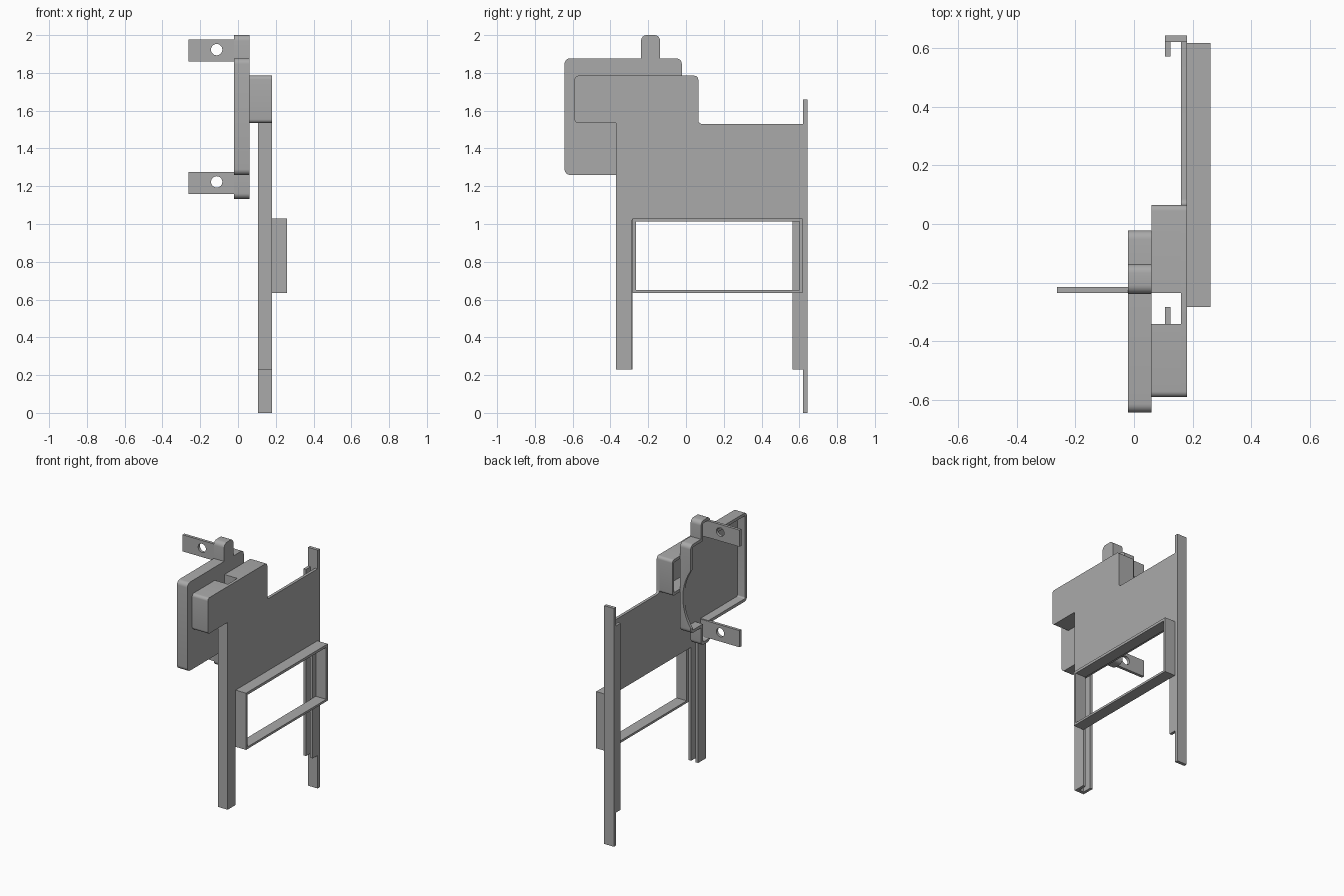
import bpy, bmesh, math
from mathutils import Vector, Matrix

if "Cube" in bpy.data.objects:
    bpy.data.objects.remove(bpy.data.objects["Cube"], do_unlink=True)

grey = bpy.data.materials.new("plain grey")
grey.use_nodes = True
grey.diffuse_color = (0.4, 0.4, 0.4, 1)
grey.node_tree.nodes["Principled BSDF"].inputs["Base Color"].default_value = (0.4, 0.4, 0.4, 1)


def finish(name, bm):
    bmesh.ops.recalc_face_normals(bm, faces=bm.faces[:])
    mesh = bpy.data.meshes.new(name)
    bm.to_mesh(mesh)
    bm.free()
    mesh.materials.append(grey)
    ob = bpy.data.objects.new(name, mesh)
    bpy.context.collection.objects.link(ob)
    return ob


def rounded(points, steps=6):
    """Round the right-angled corners of a (y, z, radius) outline."""
    out = []
    for i, (y, z, r) in enumerate(points):
        p = Vector((y, z))
        if r == 0:
            out.append(p)
            continue
        d1 = (Vector(points[i - 1][:2]) - p).normalized()
        d2 = (Vector(points[(i + 1) % len(points)][:2]) - p).normalized()
        centre = p + r * (d1 + d2)
        for k in range(steps + 1):
            t = math.pi / 2 * k / steps
            out.append(centre - r * (d2 * math.cos(t) + d1 * math.sin(t)))
    return out


def prism(name, points, x0, x1):
    """Extrude a side outline along x."""
    bm = bmesh.new()
    face = bm.faces.new([bm.verts.new((x0, p.x, p.y)) for p in rounded(points)])
    ext = bmesh.ops.extrude_face_region(bm, geom=[face])
    moved = [v for v in ext["geom"] if isinstance(v, bmesh.types.BMVert)]
    bmesh.ops.translate(bm, verts=moved, vec=(x1 - x0, 0, 0))
    return finish(name, bm)


def rect(y0, y1, z0, z1, r=0):
    return [(y0, z0, r), (y1, z0, r), (y1, z1, r), (y0, z1, r)]


def box(name, x0, x1, y0, y1, z0, z1):
    return prism(name, rect(y0, y1, z0, z1), x0, x1)


def cylinder_y(name, x, y, z, radius, depth, sides):
    bm = bmesh.new()
    place = Matrix.Translation((x, y, z)) @ Matrix.Rotation(math.pi / 2, 4, "X")
    bmesh.ops.create_cone(bm, cap_ends=True, segments=sides, radius1=radius,
                          radius2=radius, depth=depth, matrix=place)
    return finish(name, bm)


def cut(ob, cutter):
    mod = ob.modifiers.new("cut", "BOOLEAN")
    mod.operation = "DIFFERENCE"
    mod.solver = "EXACT"
    mod.object = cutter
    bpy.context.view_layer.objects.active = ob
    bpy.ops.object.modifier_apply(modifier=mod.name)
    bpy.data.objects.remove(cutter, do_unlink=True)


def smooth(ob):
    bpy.ops.object.select_all(action="DESELECT")
    ob.select_set(True)
    bpy.context.view_layer.objects.active = ob
    bpy.ops.object.shade_smooth_by_angle(angle=math.radians(30))


# Main side panel with its two leg strips
panel = prism("side_panel", [
    (-0.37, 0.23, 0), (-0.285, 0.23, 0), (-0.285, 1.02, 0), (0.565, 1.02, 0),
    (0.565, 0.23, 0), (0.62, 0.23, 0), (0.62, 1.53, 0), (0.065, 1.53, 0.02),
    (0.065, 1.785, 0.02), (-0.59, 1.785, 0.02), (-0.59, 1.535, 0.02),
    (-0.37, 1.535, 0)], 0.16, 0.18)
smooth(panel)

# Channel walls and flanges of the legs
box("front_leg_wall", 0.105, 0.16, -0.37, -0.347, 0.23, 1.535)
box("front_leg_flange", 0.105, 0.125, -0.347, -0.283, 0.23, 1.535)
box("back_post", 0.105, 0.18, 0.62, 0.643, 0, 1.66)
box("back_leg_flange", 0.105, 0.125, 0.57, 0.62, 0.23, 1.53)

# Rectangular frame on the outer face
frame = box("outer_frame", 0.18, 0.26, -0.283, 0.617, 0.635, 1.03)
cut(frame, box("frame_opening", 0.1, 0.3, -0.265, 0.6, 0.65, 1.012))

# Upper housing, a shell with a slot across it
housing = prism("upper_housing", rect(-0.59, 0.065, 1.535, 1.785, 0.02), 0.06, 0.16)
cut(housing, box("housing_hollow", 0, 0.2, -0.57, 0.045, 1.555, 1.765))
cut(housing, box("housing_slot", 0, 0.2, -0.34, -0.235, 1.5, 1.8))
smooth(housing)
box("housing_slot_wall", 0.06, 0.16, -0.235, -0.215, 1.55, 1.77)


# Open tray with a cap above and below
def tray_outline(e, r):
    """Tray outline drawn inward by e."""
    y0, y1, c0, c1 = -0.643 + e, -0.022 - e, -0.238 + e, -0.137 - e
    low, bottom, top, high = 1.133 + e, 1.26 + e, 1.877 - e, 2 - e
    return [(y0, bottom, r), (c0, bottom, 0), (c0, low, r), (c1, low, r),
            (c1, bottom, 0), (y1, bottom, r), (y1, top, r), (c1, top, 0),
            (c1, high, r), (c0, high, r), (c0, top, 0), (y0, top, r)]


tray = prism("mounting_tray", tray_outline(0, 0.03), -0.02, 0.06)
cut(tray, prism("tray_hollow", tray_outline(0.02, 0.01), -0.1, 0.04))
cut(tray, cylinder_y("tray_scoop", -0.323, -0.02, 1.5, 0.363, 0.06, 96))
smooth(tray)

# Drilled fixing tabs
for name, z in (("upper", 1.918), ("lower", 1.218)):
    tab = box(name + "_fixing_tab", -0.262, 0.045, -0.235, -0.215, z - 0.058, z + 0.058)
    cut(tab, cylinder_y("tab_hole", -0.113, -0.225, z + 0.005, 0.03, 0.1, 32))
    smooth(tab)
